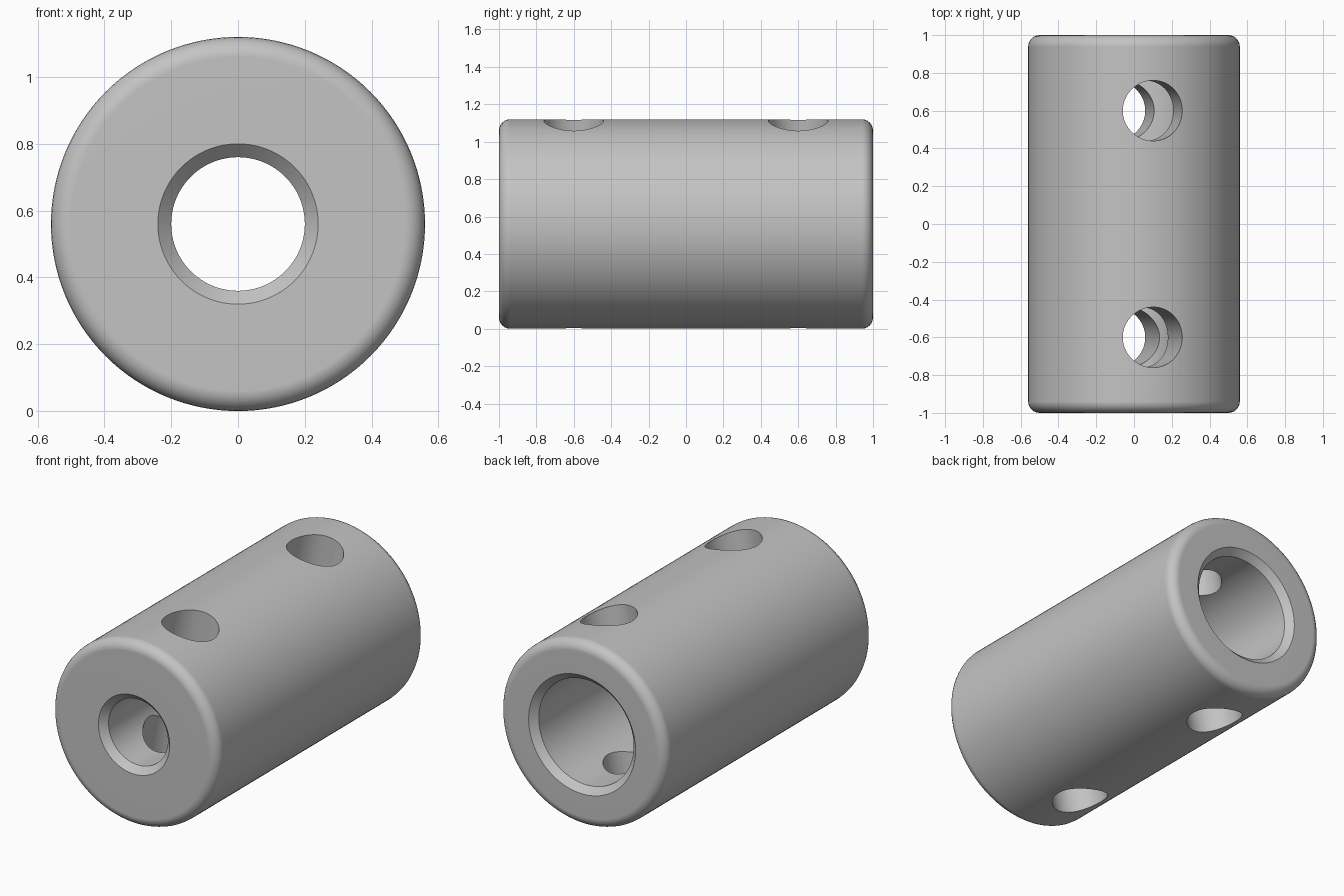
import bpy
import bmesh
from math import sin, cos, pi, radians
from mathutils import Vector, Matrix

cube = bpy.data.objects.get("Cube")
if cube:
    bpy.data.objects.remove(cube)

RADIUS, HALF, FILLET, CHAMFER = 0.56, 1.0, 0.06, 0.04
SMALL_BORE, LARGE_BORE = 0.20, 0.32
SCREW_RADIUS, SCREW_Y, SCREW_TILT = 0.16, 0.6, radians(10.5)

grey = bpy.data.materials.new("machined grey")
grey.use_nodes = True
colour = (0.55, 0.55, 0.55, 1)
grey.diffuse_color = colour
grey.node_tree.nodes["Principled BSDF"].inputs["Base Color"].default_value = colour


def finish(bm, name):
    bmesh.ops.recalc_face_normals(bm, faces=bm.faces)
    mesh = bpy.data.meshes.new(name)
    bm.to_mesh(mesh)
    bm.free()
    mesh.materials.append(grey)
    obj = bpy.data.objects.new(name, mesh)
    bpy.context.collection.objects.link(obj)
    return obj


def fillet(y_sign, start):
    """Quarter-round outer corner as (radius, y) points."""
    steps = 6
    points = []
    for i in range(steps + 1):
        a = start + (pi / 2 - 2 * start) * i / steps
        points.append((RADIUS - FILLET + FILLET * cos(a),
                       y_sign * (HALF - FILLET + FILLET * sin(a))))
    return points


# Sleeve: lathed outline with rounded rims, chamfered mouths and a stepped bore
outline = fillet(-1, pi / 2) + fillet(1, 0) + [
    (LARGE_BORE + CHAMFER, HALF), (LARGE_BORE, HALF - CHAMFER),
    (LARGE_BORE, 0), (SMALL_BORE, 0),
    (SMALL_BORE, CHAMFER - HALF), (SMALL_BORE + CHAMFER, -HALF)]
bm = bmesh.new()
verts = [bm.verts.new((r, y, 0)) for r, y in outline]
edges = [bm.edges.new((v, verts[i - 1])) for i, v in enumerate(verts)]
bmesh.ops.spin(bm, geom=verts + edges, cent=(0, 0, 0), axis=(0, 1, 0),
               angle=2 * pi, steps=128, use_merge=True)
bmesh.ops.remove_doubles(bm, verts=bm.verts, dist=1e-5)
bmesh.ops.translate(bm, verts=bm.verts, vec=(0, 0, RADIUS))
sleeve = finish(bm, "coupler_sleeve")
bpy.context.view_layer.objects.active = sleeve
sleeve.select_set(True)

# Set-screw holes: drilled through both walls, tilted around the axis
for label, y in (("front", -SCREW_Y), ("back", SCREW_Y)):
    bm = bmesh.new()
    place = Matrix.Translation(Vector((0, y, RADIUS))) @ Matrix.Rotation(SCREW_TILT, 4, 'Y')
    bmesh.ops.create_cone(bm, cap_ends=True, segments=64, radius1=SCREW_RADIUS,
                          radius2=SCREW_RADIUS, depth=2, matrix=place)
    cutter = finish(bm, label + "_screw_hole_cutter")
    cutter.hide_render = True
    cut = sleeve.modifiers.new(label + " screw hole", 'BOOLEAN')
    cut.object = cutter
    cut.operation = 'DIFFERENCE'
    cut.solver = 'EXACT'
    bpy.ops.object.modifier_apply(modifier=cut.name)
    bpy.data.objects.remove(cutter)

# Smooth walls with crisp hole and chamfer edges
bpy.ops.object.shade_smooth_by_angle(angle=radians(30))
weighted = sleeve.modifiers.new("Weighted normals", 'WEIGHTED_NORMAL')
weighted.keep_sharp = True
